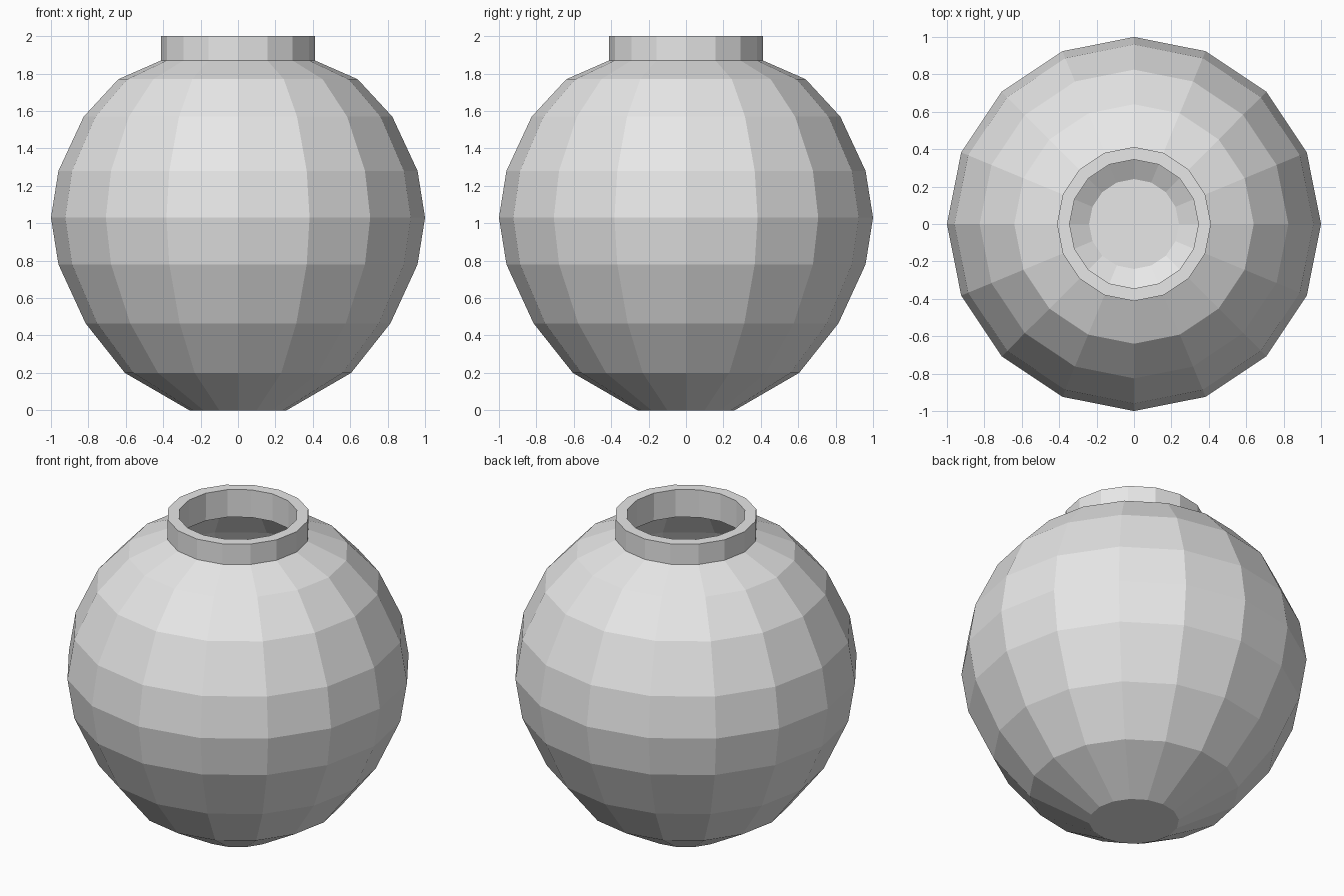
import bpy, bmesh
from math import cos, sin, tau

cube = bpy.data.objects.get("Cube")
if cube:
    bpy.data.objects.remove(cube, do_unlink=True)

SIDES = 16
WALL = 0.066

# Outer profile from foot to rim: (radius, height)
PROFILE = [(0.26, 0.0), (0.605, 0.2), (0.815, 0.465), (0.96, 0.78),
           (1.0, 1.03), (0.96, 1.28), (0.825, 1.57), (0.64, 1.77),
           (0.412, 1.87), (0.412, 2.0)]


def make_material(name, color):
    mat = bpy.data.materials.new(name)
    mat.use_nodes = True
    mat.diffuse_color = color
    mat.node_tree.nodes["Principled BSDF"].inputs["Base Color"].default_value = color
    return mat


def lathe(name, profile, mat):
    """Revolve the profile into a faceted shell with a flat base."""
    bm = bmesh.new()
    rings = []
    for radius, height in profile:
        angles = [tau * i / SIDES for i in range(SIDES)]
        rings.append([bm.verts.new((radius * cos(a), radius * sin(a), height))
                      for a in angles])
    bm.faces.new(rings[0][::-1])
    for low, high in zip(rings, rings[1:]):
        for i in range(SIDES):
            j = (i + 1) % SIDES
            bm.faces.new((low[i], low[j], high[j], high[i]))
    mesh = bpy.data.meshes.new(name)
    bm.to_mesh(mesh)
    bm.free()
    mesh.materials.append(mat)
    obj = bpy.data.objects.new(name, mesh)
    bpy.context.collection.objects.link(obj)
    return obj


# Round pot with a short open neck
pot = lathe("round_pot", PROFILE, make_material("light grey", (0.8, 0.8, 0.8, 1)))

# Inner wall and flat rim
shell = pot.modifiers.new("wall_thickness", 'SOLIDIFY')
shell.thickness = WALL
shell.offset = -1
shell.use_even_offset = True
